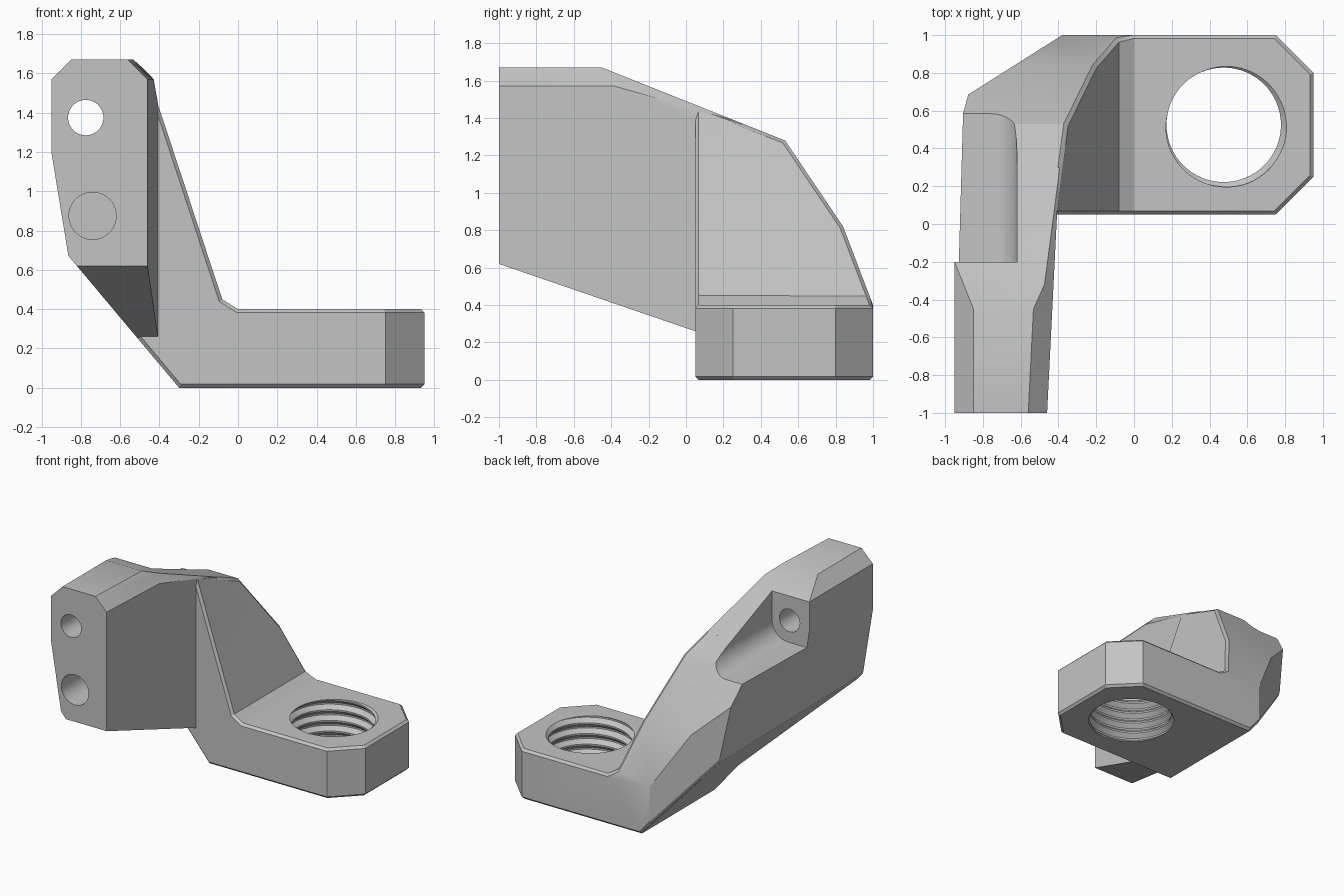
import bpy, bmesh
from math import sin, cos, pi, radians
from mathutils import Vector

cube = bpy.data.objects.get("Cube")
if cube:
    bpy.data.objects.remove(cube, do_unlink=True)

GREY = (0.55, 0.55, 0.55, 1)
metal = bpy.data.materials.new("plain grey")
metal.use_nodes = True
metal.diffuse_color = GREY
metal.node_tree.nodes["Principled BSDF"].inputs["Base Color"].default_value = GREY


def finish(bm, name):
    bmesh.ops.recalc_face_normals(bm, faces=bm.faces[:])
    mesh = bpy.data.meshes.new(name)
    bm.to_mesh(mesh)
    bm.free()
    mesh.materials.append(metal)
    ob = bpy.data.objects.new(name, mesh)
    bpy.context.collection.objects.link(ob)
    return ob


def prism(points, y0, y1):
    """Extrude an x-z outline along y."""
    bm = bmesh.new()
    face = bm.faces.new([bm.verts.new((x, y0, z)) for x, z in points])
    new = bmesh.ops.extrude_face_region(bm, geom=[face])["geom"]
    verts = [v for v in new if isinstance(v, bmesh.types.BMVert)]
    bmesh.ops.translate(bm, verts=verts, vec=(0, y1 - y0, 0))
    bmesh.ops.recalc_face_normals(bm, faces=bm.faces[:])
    return bm


def slice_off(bm, point, normal):
    """Remove everything on the normal side of a plane and cap the cut."""
    geom = bm.verts[:] + bm.edges[:] + bm.faces[:]
    cut = bmesh.ops.bisect_plane(bm, geom=geom, dist=1e-5, plane_co=point,
                                 plane_no=Vector(normal).normalized(), clear_outer=True)
    edges = [e for e in cut["geom_cut"] if isinstance(e, bmesh.types.BMEdge) and e.is_boundary]
    if edges:
        bmesh.ops.holes_fill(bm, edges=edges, sides=0)
    bmesh.ops.recalc_face_normals(bm, faces=bm.faces[:])


def combine(target, other, operation):
    mod = target.modifiers.new("combine", "BOOLEAN")
    mod.object, mod.operation, mod.solver = other, operation, "EXACT"
    bpy.context.view_layer.objects.active = target
    bpy.ops.object.modifier_apply(modifier=mod.name)
    bpy.data.objects.remove(other, do_unlink=True)


def bore(x, z, radius, y0, y1):
    ring = [(x + radius * cos(2 * pi * i / 48), z + radius * sin(2 * pi * i / 48)) for i in range(48)]
    return finish(prism(ring, y0, y1), "bore_cutter")


LEFT_TAPER = ((-0.95, -1, 1.2), (-1, 0.0285, -0.164))
TOP_SLOPE = ((0, -0.45, 1.67), (0, 0.39, 0.98))

# Base plate with the leaning upright, one outline
bm = prism([(-0.3, 0), (0.95, 0), (0.95, 0.4), (0, 0.4), (-0.08, 0.45),
            (-0.4925, 1.7), (-0.95, 1.7), (-0.95, 0.775)], 0.05, 1)
for plane in (
    TOP_SLOPE,
    ((0, 0.53, 1.28), (0, 0.46, 0.31)),
    ((0, 1, 0.4), (0, 0.42, 0.16)),
    LEFT_TAPER,
    ((-0.38, 1, 0), (-0.31, 0.49, 0)),
    ((0.95, 0.8, 0), (1, 1, 0)),
    ((0.95, 0.25, 0), (1, -1, 0)),
):
    slice_off(bm, *plane)


# Small chamfers round the top, slope and underside
def is_broad(face):
    return abs(face.normal.y) < 0.02 and abs(face.normal.z) > 0.1


rims = [e for e in bm.edges if len(e.link_faces) == 2
        and sum(is_broad(f) for f in e.link_faces) == 1
        and all(f.normal.x > -0.9 for f in e.link_faces)
        and e.calc_face_angle() > 0.3]
bmesh.ops.bevel(bm, geom=rims, offset=0.018, segments=1, affect="EDGES", profile=0.5)
bracket = finish(bm, "bracket")

# Forward arm
bm = prism([(-0.95, 0), (-0.3, 0), (-0.3, 1.67), (-0.95, 1.67)], -1, 0.3)
for plane in (
    ((-0.3, 0, 0), (-0.62, 0, -0.52)),
    LEFT_TAPER,
    ((-0.46, -1, 0), (1, -0.05, 0)),
    ((0, -1, 0.62), (0, -0.36, -1.05)),
    TOP_SLOPE,
    ((-0.95, 0, 1.57), (-1, 0, 1)),
    ((-0.46, -1, 1.57), (1, -0.05, 1)),
):
    slice_off(bm, *plane)
a, b, c = Vector((-0.475, -0.33, 1.622)), Vector((-0.365, 0.5, 1.29)), Vector((-0.41, 0.05, 1.45))
normal = (b - a).cross(c - a)
slice_off(bm, a, normal if normal.x > 0 else -normal)
combine(bracket, finish(bm, "arm"), "UNION")

# Bolt pocket with a rounded inner corner
arc = [(-0.76 + 0.14 * sin(t * pi / 16), 1.34 - 0.14 * cos(t * pi / 16)) for t in range(9)]
pocket = prism([(-1.2, 1.2)] + arc + [(-0.62, 2), (-1.2, 2)], -0.2, 1.2)
combine(bracket, finish(pocket, "pocket_cutter"), "DIFFERENCE")

# Through hole and blind hole in the arm
combine(bracket, bore(-0.775, 1.375, 0.09, -1.2, 0), "DIFFERENCE")
combine(bracket, bore(-0.74, 0.875, 0.12, -1.2, -0.5), "DIFFERENCE")

# Threaded hole: a helical cutter
N, PITCH, TURNS = 64, 0.085, 8
steps = [(0, 0.303), (0.15, 0.303), (0.5, 0.335), (0.65, 0.335)]
bm = bmesh.new()
rows = []
for turn in range(TURNS):
    for phase, r in steps:
        rows.append([bm.verts.new((0.475 + r * cos(2 * pi * i / N), 0.525 + r * sin(2 * pi * i / N),
                                   (turn + phase + i / N) * PITCH - 0.15)) for i in range(N)])
for j in range(len(rows) - 1):
    for i in range(N):
        if i < N - 1:
            bm.faces.new((rows[j][i], rows[j][i + 1], rows[j + 1][i + 1], rows[j + 1][i]))
        elif j + 5 < len(rows):
            bm.faces.new((rows[j][i], rows[j + 4][0], rows[j + 5][0], rows[j + 1][i]))
open_edges = [e for e in bm.edges if e.is_boundary]
caps = {False: bm.verts.new((0.475, 0.525, -0.3)), True: bm.verts.new((0.475, 0.525, 0.8))}
for e in open_edges:
    bm.faces.new((*e.verts, caps[e.verts[0].co.z > 0.2]))
bmesh.ops.triangulate(bm, faces=bm.faces[:])
combine(bracket, finish(bm, "thread_cutter"), "DIFFERENCE")

# Smooth shading with crisp edges
bpy.ops.object.select_all(action="DESELECT")
bracket.select_set(True)
bpy.context.view_layer.objects.active = bracket
bpy.ops.object.shade_smooth_by_angle(angle=radians(25))
